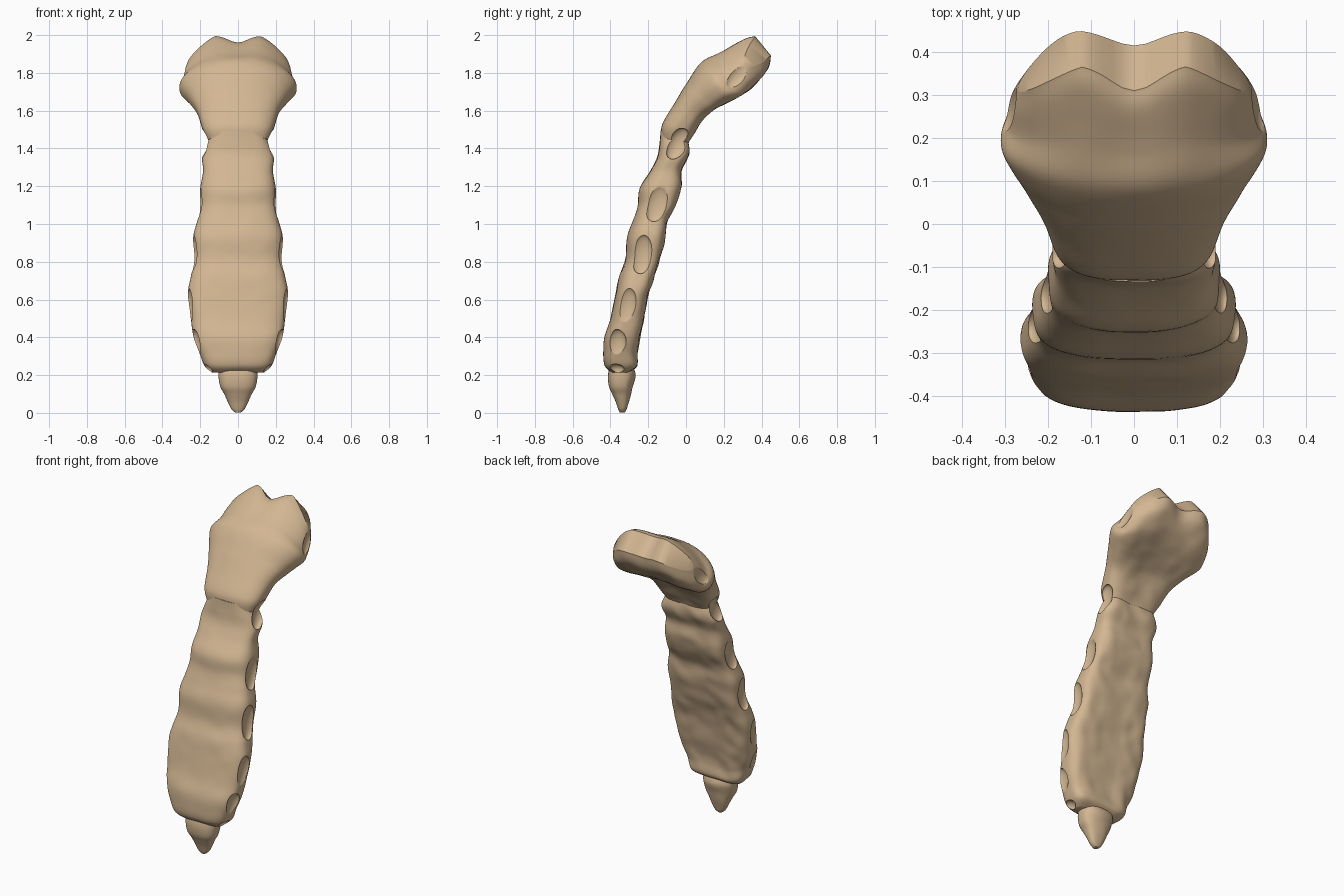
import bpy, bmesh, math
from mathutils import Vector, Matrix, noise

cube = bpy.data.objects.get("Cube")
if cube:
    bpy.data.objects.remove(cube)

bone = bpy.data.materials.new("bone tan")
bone.use_nodes = True
tan = (0.65, 0.47, 0.29, 1)
bone.diffuse_color = tan
bone.node_tree.nodes["Principled BSDF"].inputs["Base Color"].default_value = tan

SIDES = 96


def spline(rows, t):
    """Smooth interpolation through rows of numbers, t from 0 to 1."""
    last = len(rows) - 1
    i = min(int(t * last), last - 1)
    f = t * last - i
    a, b, c, d = (rows[max(0, min(last, i + k))] for k in (-1, 0, 1, 2))
    return [q + f / 2 * (r - p + f * (2 * p - 5 * q + 4 * r - s + f * (3 * (q - r) + s - p)))
            for p, q, r, s in zip(a, b, c, d)]


def smooth(lo, hi, v):
    v = max(0, min(1, (v - lo) / (hi - lo)))
    return v * v * (3 - 2 * v)


def signed_power(v, e):
    return math.copysign(abs(v) ** e, v)


def loft(name, rows, rings, powers, sweep, back_dish, rough, bend=None):
    """Rows hold front y, front z, back y, back z and half width.
    Powers give the squareness of the section at the first and last row,
    sweep sets how far the side margins fall back."""
    bm = bmesh.new()
    loops = []
    for i in range(rings + 1):
        t = i / rings
        fy, fz, by, bz, w = spline(rows, t)
        blend = smooth(0, 0.6, t)
        power = powers[0] + (powers[1] - powers[0]) * blend
        mid = Vector((0, fy + by, fz + bz)) / 2
        half = Vector((0, fy - by, fz - bz)) / 2
        ring = []
        for k in range(SIDES):
            a = math.tau * k / SIDES
            u = signed_power(math.cos(a), 2 / power)
            n = signed_power(math.sin(a), 2 / power)
            if n < 0:
                n *= 1 - back_dish * (1 - u * u) ** 2
            p = mid + Vector((u * w, 0, 0)) + half * (n - sweep * blend * u * u)
            if bend:
                p = bend(p, n)
            bump = noise.noise(p * 12) * rough * (1 if n < 0 else 0.3)
            ring.append(bm.verts.new(p + half.normalized() * bump))
        loops.append(ring)

    for a, b in zip(loops, loops[1:]):
        for k in range(SIDES):
            j = (k + 1) % SIDES
            bm.faces.new((a[k], a[j], b[j], b[k]))
    # Strips from front to back close both ends
    middle = SIDES // 2
    for ring in (loops[0], loops[-1]):
        bm.faces.new((ring[0], ring[1], ring[-1]))
        bm.faces.new(ring[middle - 1:middle + 2])
        for k in range(1, middle - 1):
            bm.faces.new((ring[k], ring[k + 1], ring[-k - 1], ring[-k]))
    bmesh.ops.recalc_face_normals(bm, faces=bm.faces)
    return make_object(name, bm)


def make_object(name, bm):
    mesh = bpy.data.meshes.new(name)
    bm.to_mesh(mesh)
    bm.free()
    mesh.materials.append(bone)
    obj = bpy.data.objects.new(name, mesh)
    bpy.context.collection.objects.link(obj)
    return obj


def level(rows):
    """Expand z, front y, back y, half width to level sections."""
    return [(f, z, b, z, w) for z, f, b, w in rows]


def top_edge(p, n):
    """Central notch and sloping shoulders of the upper plate."""
    axis = Vector((0, 0.77, 0.64))
    x = abs(p.x)
    drop = (0.055 + 0.015 * n) * math.exp(-(x / 0.075) ** 2)
    drop += 0.15 * (max(0, x - 0.12) / 0.16) ** (1.4 - 0.3 * n)
    return p - axis * drop * smooth(1.2, 1.57, p.dot(axis))


# Upper plate, tilted back
upper_plate = loft("upper_plate", [
    (-0.13, 1.46, 0.02, 1.42, 0.16), (-0.125, 1.53, 0.05, 1.47, 0.187),
    (-0.06, 1.64, 0.1, 1.55, 0.215), (0, 1.74, 0.16, 1.6, 0.257),
    (0.08, 1.855, 0.25, 1.645, 0.309), (0.19, 1.92, 0.36, 1.715, 0.298),
    (0.31, 1.99, 0.44, 1.81, 0.29), (0.365, 2.005, 0.455, 1.89, 0.27),
], 64, (2.8, 2.4), 0.3, 0.15, 0.005, top_edge)

# Long segmented body
body = loft("body", level([
    (0.215, -0.395, -0.3, 0.14), (0.25, -0.43, -0.25, 0.178),
    (0.32, -0.437, -0.25, 0.205), (0.4, -0.432, -0.235, 0.235),
    (0.5, -0.4, -0.215, 0.25), (0.63, -0.372, -0.19, 0.265),
    (0.72, -0.355, -0.16, 0.25), (0.81, -0.322, -0.13, 0.233),
    (0.93, -0.312, -0.1, 0.237), (1.02, -0.28, -0.09, 0.215),
    (1.1, -0.255, -0.045, 0.203), (1.19, -0.245, -0.015, 0.2),
    (1.28, -0.19, -0.015, 0.185), (1.36, -0.15, 0.018, 0.19),
    (1.43, -0.14, 0.02, 0.163), (1.495, -0.135, 0, 0.13),
]), 90, (3.2, 3), 0.08, 0.12, 0.008)

# Small pointed tip
lower_tip = loft("lower_tip", level([
    (0.002, -0.35, -0.325, 0.015), (0.02, -0.358, -0.315, 0.035),
    (0.06, -0.372, -0.303, 0.055), (0.1, -0.39, -0.292, 0.073),
    (0.14, -0.408, -0.283, 0.094), (0.2, -0.413, -0.27, 0.104),
    (0.26, -0.4, -0.29, 0.1),
]), 28, (2.3, 2.6), 0, 0, 0.006)

# Scooped rib sockets: position, radii, lean
sockets = [
    ((0.312, 0.29, 1.805), (0.04, 0.055, 0.105), 0.7),
    ((0.182, -0.045, 1.425), (0.036, 0.052, 0.09), 0.45),
    ((0.214, -0.155, 1.11), (0.032, 0.06, 0.1), 0.25),
    ((0.242, -0.235, 0.84), (0.032, 0.056, 0.105), 0.1),
    ((0.268, -0.32, 0.56), (0.032, 0.055, 0.105), 0.2),
    ((0.23, -0.373, 0.355), (0.035, 0.055, 0.09), 0.2),
    ((0.17, -0.37, 0.225), (0.035, 0.045, 0.035), 0),
]
bm = bmesh.new()
for place, radii, lean in sockets:
    for side in (1, -1):
        spot = Vector((place[0] * side, place[1], place[2]))
        matrix = (Matrix.Translation(spot) @ Matrix.Rotation(-lean, 4, 'X')
                  @ Matrix.Diagonal((*radii, 1)))
        bmesh.ops.create_uvsphere(bm, u_segments=32, v_segments=20, radius=1, matrix=matrix)
cutter = make_object("socket_cutter", bm)
cutter.hide_render = True

for part in (upper_plate, body, lower_tip):
    bpy.ops.object.select_all(action='DESELECT')
    part.select_set(True)
    bpy.context.view_layer.objects.active = part
    if part != lower_tip:
        cut = part.modifiers.new("sockets", 'BOOLEAN')
        cut.object = cutter
        cut.operation = 'DIFFERENCE'
        cut.solver = 'EXACT'
        cut.use_self = True
        bpy.ops.object.modifier_apply(modifier=cut.name)
    bpy.ops.object.shade_smooth_by_angle(angle=math.radians(45))
bpy.data.objects.remove(cutter)
